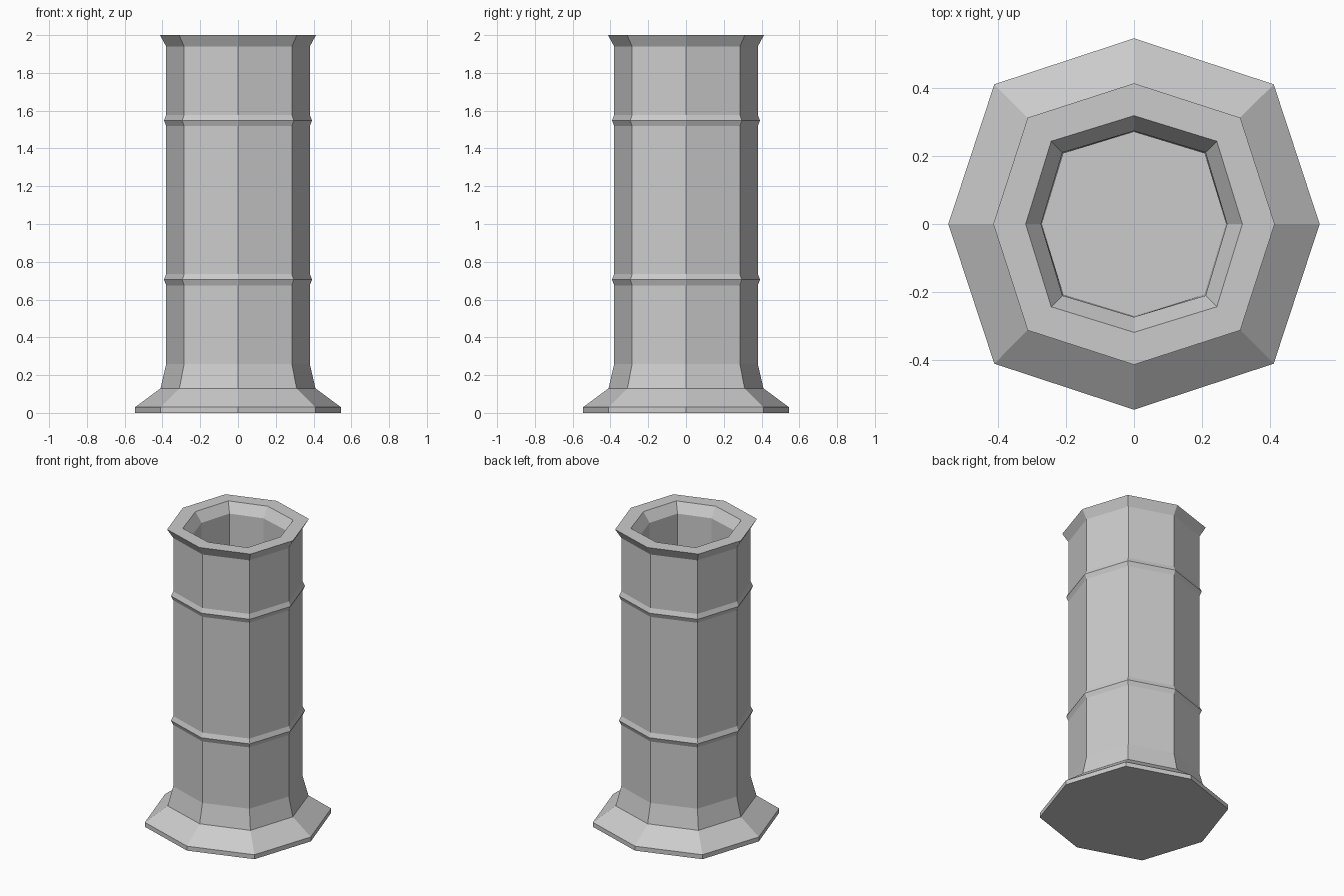
import bpy
import bmesh

cube = bpy.data.objects.get("Cube")
if cube:
    bpy.data.objects.remove(cube, do_unlink=True)

stone = bpy.data.materials.new("pale_grey_stone")
stone.use_nodes = True
colour = (0.6, 0.6, 0.6, 1)
stone.diffuse_color = colour
stone.node_tree.nodes["Principled BSDF"].inputs["Base Color"].default_value = colour


def octagon(bm, axis, diagonal, z):
    """Eight-cornered ring with corners on the axes and on the diagonals."""
    a, d = axis, diagonal
    corners = [(a, 0), (d, d), (0, a), (-d, d), (-a, 0), (-d, -d), (0, -a), (d, -d)]
    return [bm.verts.new((x, y, z)) for x, y in corners]


def collar(z):
    """Profile of a thin raised band around the shaft."""
    return [(0.38, 0.285, z - 0.03), (0.392, 0.295, z), (0.38, 0.285, z + 0.03)]


# Profile from the foot, up the shaft, over the lip and down the bore
foot = [(0.545, 0.41, 0), (0.545, 0.41, 0.03), (0.41, 0.31, 0.13), (0.38, 0.285, 0.26)]
lip = [(0.38, 0.285, 1.94), (0.413, 0.312, 2), (0.318, 0.243, 2), (0.273, 0.21, 1.935)]
bore = [(0.27, 0.207, 0.13)]
profile = foot + collar(0.705) + collar(1.548) + lip + bore

bm = bmesh.new()
rings = [octagon(bm, *p) for p in profile]
for low, high in zip(rings, rings[1:]):
    for i in range(8):
        j = (i + 1) % 8
        bm.faces.new((low[i], low[j], high[j], high[i]))

# Underside and bore floor
bm.faces.new(rings[0][::-1])
bm.faces.new(rings[-1])
bmesh.ops.recalc_face_normals(bm, faces=bm.faces)

mesh = bpy.data.meshes.new("octagonal_column")
bm.to_mesh(mesh)
bm.free()
mesh.materials.append(stone)
column = bpy.data.objects.new("octagonal_column", mesh)
bpy.context.collection.objects.link(column)
